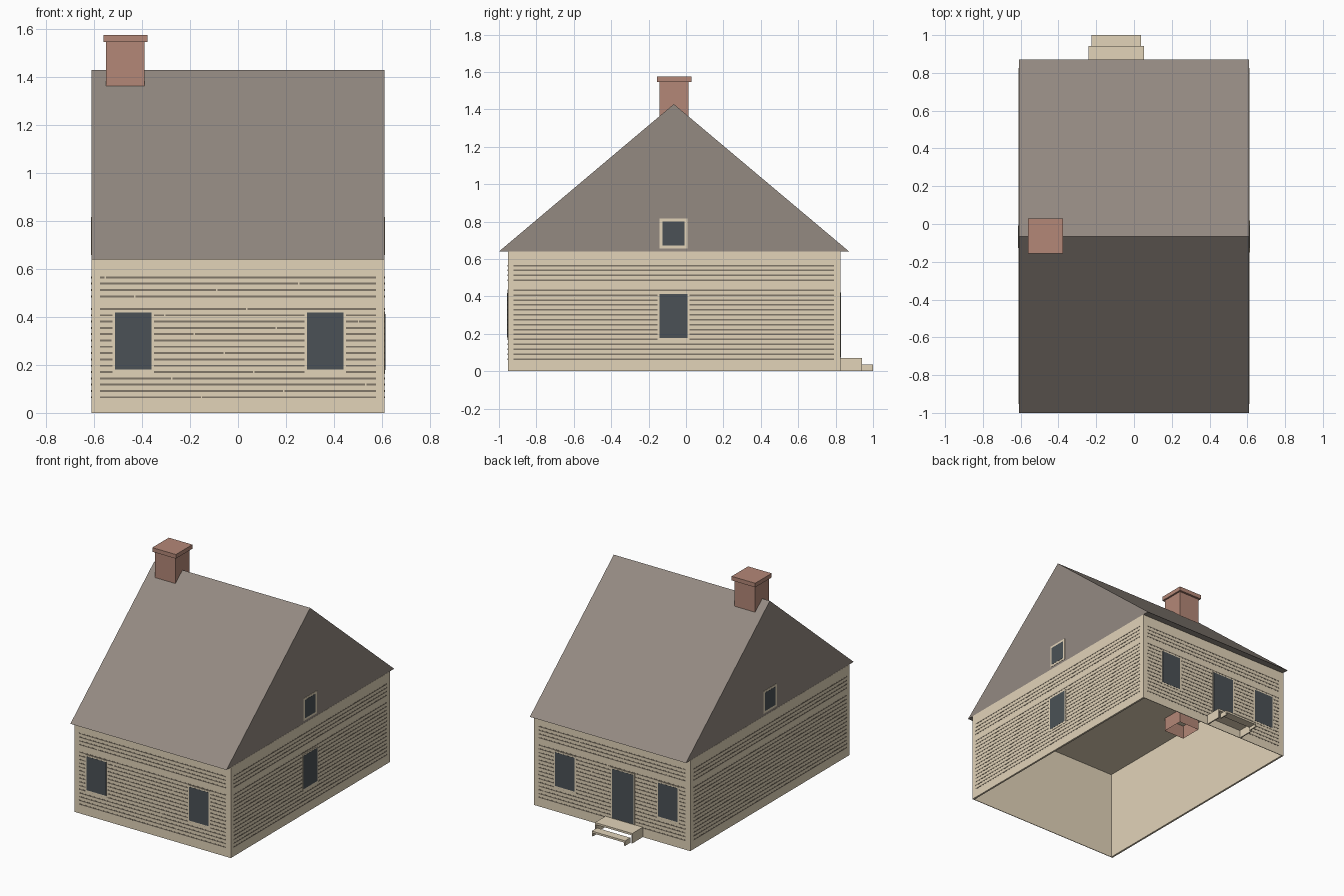
import bpy, bmesh

cube = bpy.data.objects.get("Cube")
if cube:
    bpy.data.objects.remove(cube)


def material(name, rgb):
    m = bpy.data.materials.new(name)
    m.use_nodes = True
    m.diffuse_color = (*rgb, 1)
    m.node_tree.nodes["Principled BSDF"].inputs["Base Color"].default_value = (*rgb, 1)
    return m


CREAM = material("cream_siding", (0.76, 0.655, 0.485))
GROOVE = material("brown_groove", (0.22, 0.185, 0.14))
SLATE = material("grey_brown_roof", (0.295, 0.253, 0.222))
BRICK = material("red_brick", (0.455, 0.245, 0.185))
GLASS = material("dark_glass", (0.07, 0.083, 0.093))


def finish(name, bm, mat):
    mesh = bpy.data.meshes.new(name)
    bm.to_mesh(mesh)
    bm.free()
    mesh.materials.append(mat)
    obj = bpy.data.objects.new(name, mesh)
    bpy.context.collection.objects.link(obj)
    return obj


def add_box(bm, x, y, z):
    """Add a box given its (low, high) range on each axis."""
    new = bmesh.ops.create_cube(bm, size=1)["verts"]
    for v in new:
        v.co = [r[0] if c < 0 else r[1] for c, r in zip(v.co, (x, y, z))]


def boxes(name, mat, *ranges, open_bottom=False):
    """One object from several boxes, optionally without their bottom faces."""
    bm = bmesh.new()
    for r in ranges:
        add_box(bm, *r)
    bm.normal_update()
    if open_bottom:
        gone = [f for f in bm.faces if f.normal.z < -0.5]
        bmesh.ops.delete(bm, geom=gone, context="FACES")
    return finish(name, bm, mat)


# Main dimensions
HALF_W, SIDE_X = 0.602, 0.611
FRONT_Y, BACK_Y = -0.953, 0.825
EAVE = 0.64
GABLE_X = 0.61
RIDGE_Y = -0.065

# Walls: shell open below with a cream ceiling, and a siding panel on each end
walls = boxes("walls", CREAM, ((-HALF_W, HALF_W), (FRONT_Y, BACK_Y), (0, EAVE - 0.001)),
              open_bottom=True)
shell = walls.modifiers.new("thickness", "SOLIDIFY")
shell.thickness = 0.006
shell.offset = -1
for side, s in (("left", 1), ("right", -1)):
    boxes(side + "_siding_panel", CREAM,
          (sorted((s * HALF_W, s * SIDE_X)), (FRONT_Y, BACK_Y), (0, EAVE)))

# Roof prism with gable ends
bm = bmesh.new()
profile = [(-1, EAVE), (0.872, EAVE), (RIDGE_Y, 1.428)]
tri = bm.faces.new([bm.verts.new((-GABLE_X, y, z)) for y, z in profile])
ext = bmesh.ops.extrude_face_region(bm, geom=[tri])["geom"]
bmesh.ops.translate(bm, vec=(2 * GABLE_X, 0, 0),
                    verts=[g for g in ext if isinstance(g, bmesh.types.BMVert)])
bmesh.ops.recalc_face_normals(bm, faces=bm.faces)
finish("roof", bm, SLATE)

# Chimney, reaching down through the ceiling
boxes("chimney_stack", BRICK, ((-0.55, -0.389), (-0.143, 0.014), (0.54, 1.55)), open_bottom=True)
boxes("chimney_cap", BRICK, ((-0.561, -0.377), (-0.155, 0.029), (1.546, 1.575)))

# Each wall plane: axis, position and outward direction
PLANES = {"front": ("y", FRONT_Y, -1), "back": ("y", BACK_Y, 1),
          "left": ("x", SIDE_X, 1), "right": ("x", -SIDE_X, -1),
          "left_gable": ("x", GABLE_X, 1), "right_gable": ("x", -GABLE_X, -1)}


def plate(plane, u, z, depth):
    """Box range of a thin plate lying on a wall plane."""
    axis, pos, out = PLANES[plane]
    d = sorted((pos - out * 0.001, pos + out * depth))
    return (d, u, z) if axis == "x" else (u, d, z)


def groove_spans(plane, row):
    """Ranges of one groove; front and back rows have a staggered board joint."""
    if plane in ("left", "right"):
        return [(-0.922, 0.79)]
    end, gap = 0.575, 0.003
    joint = (0.423 + 0.342 * row) % (2 * end) - end
    cuts = (-end, joint - gap), (joint + gap, end)
    return [c for c in cuts if c[1] > c[0]]


# Siding grooves; one course is left plain
for plane in ("front", "back", "left", "right"):
    ranges = []
    for row in (i for i in range(20) if i != 15):
        z = 0.065 + 0.0263 * row
        ranges += [plate(plane, u, (z - 0.004, z + 0.004), 0.001)
                   for u in groove_spans(plane, row)]
    boxes(plane + "_siding_grooves", GROOVE, *ranges)


def opening(name, plane, u, z, half, border, sill):
    """Framed pane: centre u, frame height range z."""
    boxes(name + "_frame", CREAM, plate(plane, (u - half, u + half), z, 0.002))
    boxes(name + "_pane", GLASS,
          plate(plane, (u - half + border, u + half - border), (z[0] + sill, z[1] - border), 0.003))


# Windows and door
WIN = (0.167, 0.428)
for plane, left_u in (("front", 0.363), ("back", 0.367)):
    for tag, u in (("right", -0.437), ("left", left_u)):
        opening(f"{plane}_{tag}_window", plane, u, WIN, 0.086, 0.010, 0.013)
opening("left_window", "left", -0.067, (0.163, 0.422), 0.085, 0.009, 0.015)
for plane in ("left_gable", "right_gable"):
    opening(plane + "_window", plane, -0.067, (0.657, 0.816), 0.074, 0.015, 0.015)
opening("back_door", "back", -0.086, (0.07, 0.428), 0.092, 0.008, 0.002)

# Back steps: treads on side panels, without risers
for name, (x0, x1), y, top in (("upper_step", (-0.24, 0.052), (BACK_Y, 0.942), 0.07),
                               ("lower_step", (-0.224, 0.036), (0.942, 1.0), 0.036)):
    boxes(name, CREAM,
          ((x0, x1), y, (top - 0.014, top)),
          ((x0, x0 + 0.008), y, (0, top - 0.014)),
          ((x1 - 0.008, x1), y, (0, top - 0.014)))
